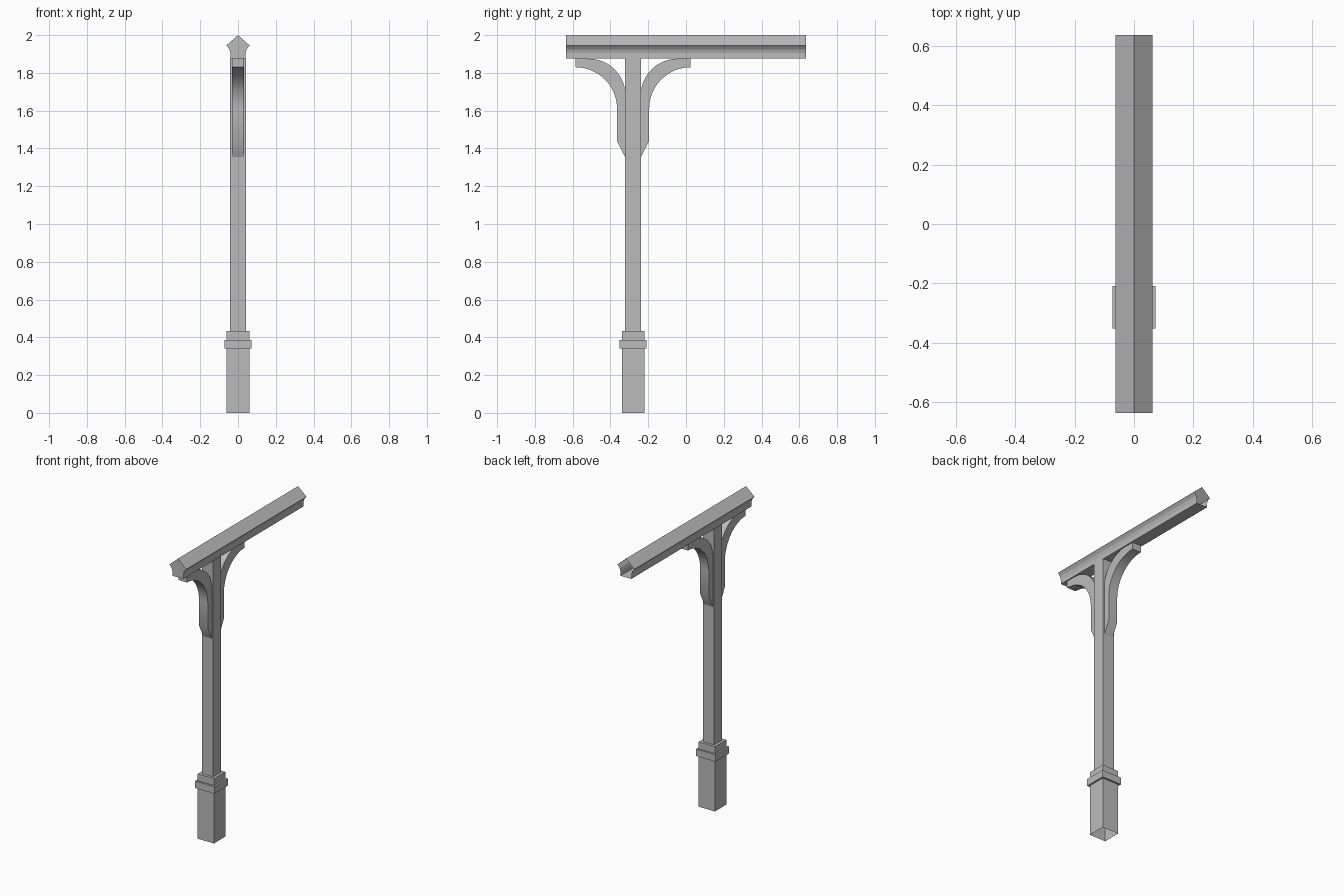
import bpy, bmesh, math

cube = bpy.data.objects.get("Cube")
if cube:
    bpy.data.objects.remove(cube, do_unlink=True)

POST_Y = -0.28

grey = bpy.data.materials.new("plain_grey")
grey.use_nodes = True
colour = (0.5, 0.5, 0.5, 1)
grey.diffuse_color = colour
grey.node_tree.nodes["Principled BSDF"].inputs["Base Color"].default_value = colour


def finish(name, bm, smooth=False):
    bmesh.ops.recalc_face_normals(bm, faces=bm.faces)
    mesh = bpy.data.meshes.new(name)
    bm.to_mesh(mesh)
    bm.free()
    mesh.materials.append(grey)
    obj = bpy.data.objects.new(name, mesh)
    bpy.context.collection.objects.link(obj)
    if smooth:
        bpy.ops.object.select_all(action='DESELECT')
        obj.select_set(True)
        bpy.context.view_layer.objects.active = obj
        bpy.ops.object.shade_smooth_by_angle(angle=math.radians(30))
    return obj


def extrude(name, start, end, caps=(True, True), smooth=False):
    """Join two matching outlines with walls and optional end caps."""
    bm = bmesh.new()
    a = [bm.verts.new(p) for p in start]
    b = [bm.verts.new(p) for p in end]
    for i in range(len(a)):
        j = (i + 1) % len(a)
        bm.faces.new((a[i], a[j], b[j], b[i]))
    for ring, wanted in zip((a, b), caps):
        if wanted:
            bm.faces.new(ring)
    return finish(name, bm, smooth)


def square_block(name, half, bottom, top, open_bottom=False):
    corners = [(-half, -half), (half, -half), (half, half), (-half, half)]
    rings = [[(x, y + POST_Y, z) for x, y in corners] for z in (bottom, top)]
    return extrude(name, *rings, caps=(not open_bottom, True))


# Post with its stepped plinth
square_block("plinth", 0.06, 0, 0.34, open_bottom=True)
square_block("plinth_collar", 0.072, 0.34, 0.387)
square_block("plinth_cap", 0.06, 0.387, 0.433)
square_block("post", 0.042, 0.433, 1.876)

# Ridged beam, closed at the front and open at the back
half_profile = [(0.04, 1.875), (0.04, 1.905), (0.046, 1.925),
                (0.057, 1.94), (0.062, 1.945)]
outline = half_profile + [(0, 2)] + [(-x, z) for x, z in reversed(half_profile)]
extrude("ridge_beam",
        [(x, -0.635, z) for x, z in outline],
        [(x, 0.635, z) for x, z in outline], caps=(True, False))


# Curved brackets on both sides of the post
def arc(cy, cz, radius, steps=12):
    angles = [math.pi / 2 * (1 + i / steps) for i in range(steps + 1)]
    return [(cy + radius * math.cos(t), cz + radius * math.sin(t)) for t in angles]


lower_edge = arc(0.305, 1.61, 0.22) + [(0.085, 1.44), (0.04, 1.35)]
upper_edge = arc(0.235, 1.68, 0.195)[::-1] + [(0.305, 1.875)]
bracket = lower_edge + upper_edge
for name, side in (("front_bracket", -1), ("back_bracket", 1)):
    rings = [[(x, POST_Y + side * y, z) for y, z in bracket] for x in (-0.032, 0.032)]
    extrude(name, *rings, smooth=True)
